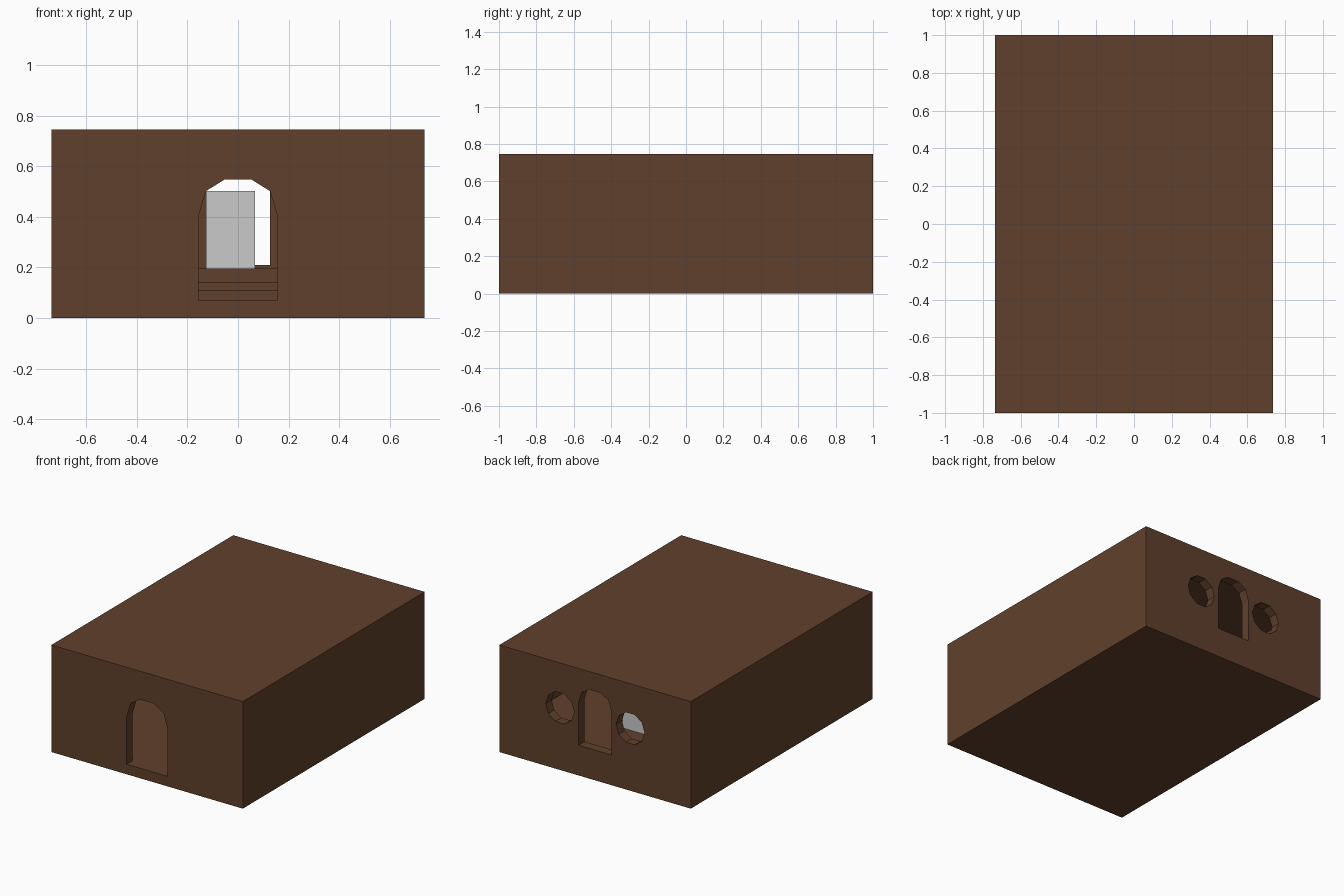
import bpy, bmesh, math
from mathutils import Vector

if "Cube" in bpy.data.objects:
    bpy.data.objects.remove(bpy.data.objects["Cube"])

def material(name, rgb):
    m = bpy.data.materials.new(name)
    m.diffuse_color = (*rgb, 1)
    m.use_nodes = True
    m.node_tree.nodes["Principled BSDF"].inputs["Base Color"].default_value = m.diffuse_color
    return m

BROWN = material("brown", (0.117, 0.051, 0.025))
GREY = material("light_grey", (0.59, 0.59, 0.59))

def prism(name, points, depth, mat):
    """Extrude a closed polygon of 3D points along the depth vector."""
    bm = bmesh.new()
    face = bm.faces.new([bm.verts.new(p) for p in points])
    ext = bmesh.ops.extrude_face_region(bm, geom=[face])
    moved = [g for g in ext["geom"] if isinstance(g, bmesh.types.BMVert)]
    bmesh.ops.translate(bm, verts=moved, vec=Vector(depth))
    bmesh.ops.recalc_face_normals(bm, faces=bm.faces)
    me = bpy.data.meshes.new(name)
    bm.to_mesh(me)
    bm.free()
    me.materials.append(mat)
    ob = bpy.data.objects.new(name, me)
    bpy.context.collection.objects.link(ob)
    return ob

def box(name, x0, x1, y0, y1, z0, z1, mat):
    pts = [(x0, y0, z0), (x1, y0, z0), (x1, y1, z0), (x0, y1, z0)]
    return prism(name, pts, (0, 0, z1 - z0), mat)

def arch(name, y, bottom, right_side):
    """Doorway cutter: right half of the arch is mirrored to the left."""
    w = right_side[0][0]
    half = [(w, bottom)] + right_side
    pts = half + [(-x, z) for x, z in reversed(half)]
    return prism(name, [(x, y, z) for x, z in pts], (0, 0.14, 0), BROWN)

W, H, T = 0.737, 0.745, 0.066   # half width, height, wall thickness

# Building block
building = box("building", -W, W, -1, 1, 0, H, BROWN)

# Room whose floor rises in steps towards the back
a, b = -1 + T, 1 - T
room = [(a, 0.07), (-0.10, 0.07), (-0.10, 0.108), (0.03, 0.108), (0.03, 0.143),
        (0.16, 0.143), (0.16, 0.195), (b, 0.195), (b, H - T), (a, H - T)]
cutters = [prism("room_cutter", [(-W + T, y, z) for y, z in room], (2 * (W - T), 0, 0), BROWN)]

# Front and back doorways
cutters.append(arch("front_door_cutter", -1.05, 0.07,
                    [(0.157, 0.40), (0.127, 0.502), (0.053, 0.548)]))
cutters.append(arch("back_door_cutter", 0.91, 0.21,
                    [(0.127, 0.51), (0.102, 0.585), (0.043, 0.62)]))

# Round back windows
for s in (-1, 1):
    ring = [(s * 0.271 + 0.11 * math.cos(i * math.tau / 10), 0.91,
             0.433 + 0.11 * math.sin(i * math.tau / 10)) for i in range(10)]
    cutters.append(prism("window_cutter", ring, (0, 0.14, 0), BROWN))

# Cut everything out, then remove the cutters
for c in cutters:
    mod = building.modifiers.new(c.name, "BOOLEAN")
    mod.operation = "DIFFERENCE"
    mod.solver = "EXACT"
    mod.object = c
bpy.context.view_layer.update()
result = bpy.data.meshes.new_from_object(
    building.evaluated_get(bpy.context.evaluated_depsgraph_get()))
building.modifiers.clear()
building.data = result
for c in cutters:
    bpy.data.objects.remove(c)

# Grey screen standing on the upper floor
box("screen", -0.127, 0.067, 0.598, 0.602, 0.195, 0.502, GREY)
